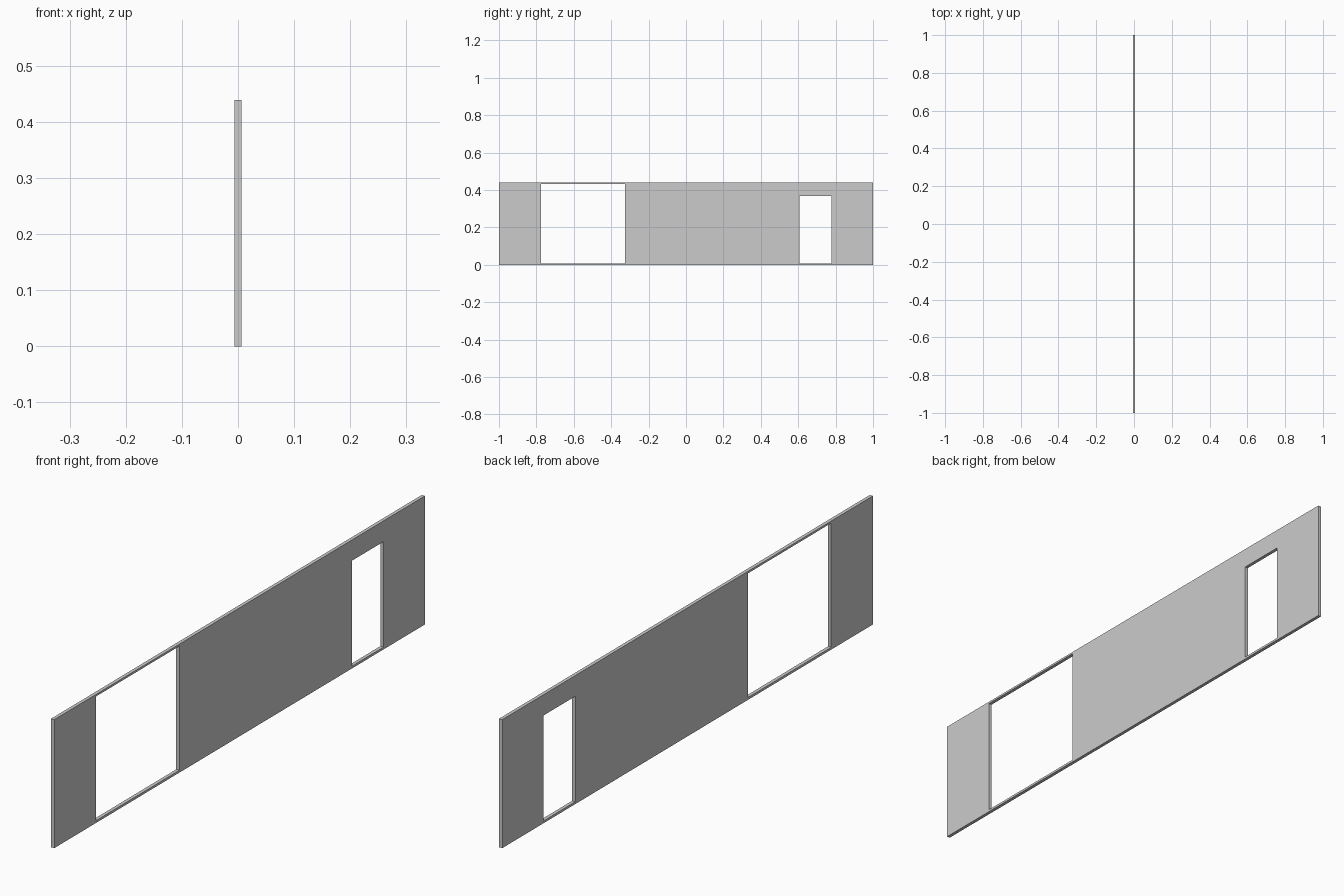
import bpy, bmesh

if "Cube" in bpy.data.objects:
    bpy.data.objects.remove(bpy.data.objects["Cube"])

THICKNESS = 0.012
# Grid lines of the wall elevation (y along the wall, z up)
ys = [-1.0, -0.775, -0.325, 0.606, 0.777, 1.0]
zs = [0.0, 0.008, 0.368, 0.432, 0.439]
# Cells left open (column, row): wide opening and doorway
openings = {(1, 1), (1, 2), (3, 1)}

# Wall elevation as a flat sheet with openings
bm = bmesh.new()
verts = [[bm.verts.new((0, y, z)) for z in zs] for y in ys]
for i in range(len(ys) - 1):
    for j in range(len(zs) - 1):
        if (i, j) not in openings:
            bm.faces.new((verts[i][j], verts[i + 1][j],
                          verts[i + 1][j + 1], verts[i][j + 1]))
mesh = bpy.data.meshes.new("wall_panel")
bm.to_mesh(mesh)
bm.free()
wall = bpy.data.objects.new("wall_panel", mesh)
bpy.context.collection.objects.link(wall)

# Even thickness about the centre plane
solid = wall.modifiers.new("thickness", 'SOLIDIFY')
solid.thickness = THICKNESS
solid.offset = 0
